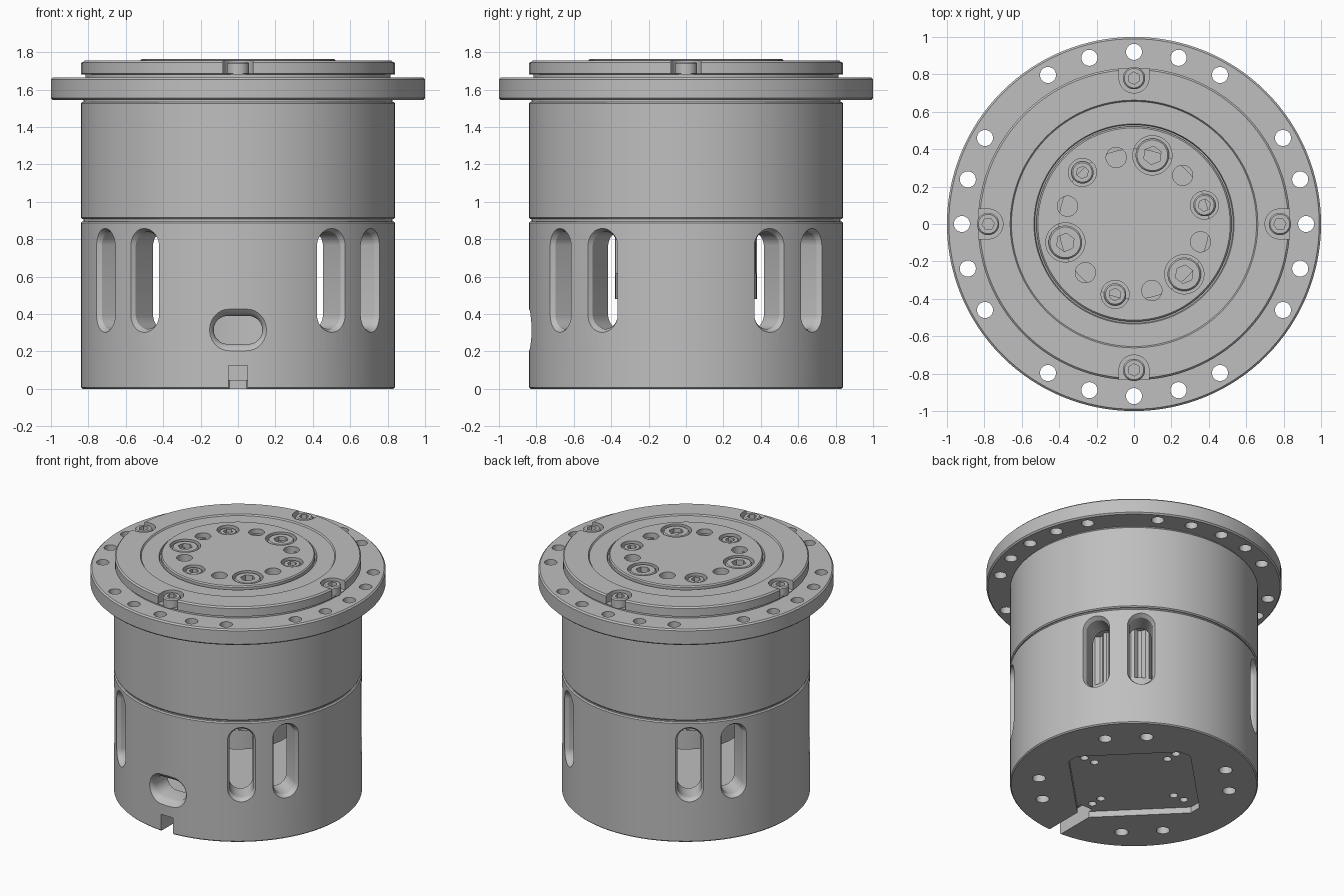
import bpy, bmesh
from math import cos, sin, pi, radians, copysign
from mathutils import Matrix

if "Cube" in bpy.data.objects:
    bpy.data.objects.remove(bpy.data.objects["Cube"])

GREY = (0.52, 0.52, 0.52, 1)
metal = bpy.data.materials.new("grey_metal")
metal.use_nodes = True
metal.diffuse_color = GREY
metal.node_tree.nodes["Principled BSDF"].inputs["Base Color"].default_value = GREY


def finish(name, bm):
    """Turn a bmesh into a named grey object."""
    bmesh.ops.recalc_face_normals(bm, faces=bm.faces)
    mesh = bpy.data.meshes.new(name)
    bm.to_mesh(mesh)
    bm.free()
    mesh.materials.append(metal)
    obj = bpy.data.objects.new(name, mesh)
    bpy.context.collection.objects.link(obj)
    return obj


def lathe(name, profile, steps=128):
    """Spin a closed (radius, height) outline about the z axis."""
    bm = bmesh.new()
    verts = [bm.verts.new((r, 0, z)) for r, z in profile]
    edges = [bm.edges.new((v, verts[i - 1])) for i, v in enumerate(verts)
             if v.co.x + verts[i - 1].co.x > 0]
    bmesh.ops.spin(bm, geom=verts + edges, cent=(0, 0, 0), axis=(0, 0, 1),
                   angle=2 * pi, steps=steps, use_merge=False)
    bmesh.ops.remove_doubles(bm, verts=bm.verts, dist=1e-5)
    return finish(name, bm)


def stadium(r, half=0, n=32):
    """Round-ended outline; a circle when half is 0."""
    angles = [2 * pi * (i + 0.5) / n for i in range(n)]
    return [(r * cos(a) + copysign(half, cos(a)), r * sin(a)) for a in angles]


def hexagon(r, n=24):
    """Hexagon sampled with as many points as a round outline."""
    pts = []
    for i in range(n):
        a = 2 * pi * (i + 0.5) / n
        d = r * cos(pi / 6) / cos((2 * pi * i / n) % (pi / 3) - pi / 6)
        pts.append((d * cos(a), d * sin(a)))
    return pts


def prism(bm, layers, matrix=Matrix()):
    """Loft outlines stacked along local z into a closed solid."""
    rings = [[bm.verts.new(matrix @ Matrix.Translation((x, y, z)).translation)
              for x, y in pts] for z, pts in layers]
    for low, high in zip(rings, rings[1:]):
        for i in range(len(low)):
            bm.faces.new((low[i - 1], low[i], high[i], high[i - 1]))
    bm.faces.new(rings[0][::-1])
    bm.faces.new(rings[-1])


def cut(target, cutters):
    """Subtract a list of (layers, matrix) prisms from the target."""
    bm = bmesh.new()
    for layers, matrix in cutters:
        prism(bm, layers, matrix)
    tool = finish("cutter", bm)
    tool.hide_render = True
    mod = target.modifiers.new("cut", "BOOLEAN")
    mod.operation, mod.solver, mod.object = "DIFFERENCE", "EXACT", tool
    bpy.context.view_layer.objects.active = target
    bpy.ops.object.modifier_apply(modifier=mod.name)
    bpy.data.objects.remove(tool)


def turn(deg, axis="Z"):
    return Matrix.Rotation(radians(deg), 4, axis)


def polar(deg, r, z=0):
    return turn(deg) @ Matrix.Translation((r, 0, z))


def hole(deg, r, radius, z0, z1):
    return [(z0, stadium(radius)), (z1, stadium(radius))], polar(deg, r)


def bolt(name, deg, r, radius, z0, z1):
    """Socket head screw."""
    bm = bmesh.new()
    socket = hexagon(radius * 0.55)
    prism(bm, [(z0, stadium(radius, n=24)), (z1 - 0.008, stadium(radius, n=24)),
               (z1, stadium(radius - 0.008, n=24)), (z1, socket),
               (z1 - 0.04, socket)], polar(deg, r))
    return finish(name, bm)


QUARTERS = (0, 90, 180, 270)
PAIRS = [q + d for q in QUARTERS for d in (32.5, 57.5)]
SLOTS = [s * a + b for s, b in ((1, 0), (-1, 0), (1, 180), (-1, 180))
         for a in (32.2, 53.4)]

# Lower housing: thick cup with a solid floor
lower = lathe("lower_housing", [
    (0, 0), (0.832, 0), (0.84, 0.008), (0.84, 0.887), (0.832, 0.895),
    (0.66, 0.895), (0.66, 0.2), (0, 0.2)])

# Ventilation slots and the front cable opening
slot = [(d, stadium(r, 0.18)) for d, r in ((0.5, 0.08), (0.81, 0.08), (0.86, 0.11))]
port = [(d, stadium(r, 0.055)) for d, r in
        ((0.5, 0.075), (0.79, 0.075), (0.805, 0.08), (0.82, 0.09), (0.85, 0.125))]
lift = Matrix.Translation
cut(lower, [(slot, lift((0, 0, 0.58)) @ turn(a) @ turn(90, "Y")) for a in SLOTS]
    + [(port, lift((0, 0, 0.315)) @ turn(-90) @ turn(90, "Y") @ turn(90))])

# Underside: chamfered square recess, cable notch, screw holes
square = []
for q in QUARTERS:
    for side in (-0.045, 0.045):
        p = turn(q) @ Matrix.Translation((0.54, side, 0)).translation
        square.append((p.x, p.y))
notch = [(-0.95, -0.05), (-0.5, -0.05), (-0.5, 0.05), (-0.95, 0.05)]
cut(lower, [([(-0.1, square), (0.045, square)], Matrix())])
cut(lower, [([(-0.1, notch), (0.125, notch)], turn(90))])
cut(lower, [hole(a, 0.65, 0.045, -0.1, 0.1) for a in PAIRS]
    + [hole(q, r, 0.028, -0.1, 0.12) for q in QUARTERS for r in (0.35, 0.44)])

# Upper housing with narrow grooves at both ends
upper = lathe("upper_housing", [
    (0, 1.0), (0.66, 1.0), (0.66, 0.89), (0.825, 0.89), (0.825, 0.907),
    (0.832, 0.907), (0.84, 0.915), (0.84, 1.527), (0.832, 1.535),
    (0.825, 1.535), (0.825, 1.6), (0, 1.6)])

# Inner motor: plain drum with a ribbed section above
bm = bmesh.new()
prism(bm, [(0.48, stadium(0.38, n=72)), (0.62, stadium(0.38, n=72))])
drum = finish("motor_drum", bm)
bm = bmesh.new()
ribs = [(x * k, y * k) for i, (x, y) in enumerate(stadium(0.38, n=96))
        for k in [0.93 if i // 2 % 2 else 1]]
prism(bm, [(0.61, ribs), (1.02, ribs)])
fins = finish("motor_ribs", bm)

# Mounting flange with bolt holes at 15 degree steps, none on the diagonals
flange = lathe("mounting_flange", [
    (0.7, 1.545), (0.99, 1.545), (1, 1.555), (1, 1.655), (0.99, 1.665), (0.7, 1.665)])
cut(flange, [hole(a, 0.92, 0.043, 1.4, 1.8) for a in range(0, 360, 15) if a % 90 != 45])

# Cover ring with four open screw pockets
cover = lathe("cover_ring", [
    (0.4, 1.6), (0.815, 1.6), (0.815, 1.68), (0.835, 1.685), (0.835, 1.745),
    (0.825, 1.755), (0.662, 1.755), (0.655, 1.745), (0.535, 1.745),
    (0.53, 1.73), (0.4, 1.73)])
pocket = stadium(0.08, 0.08)
cut(cover, [([(1.687, pocket), (1.85, pocket)], polar(q, 0.86)) for q in QUARTERS])
parts = [bolt("cover_screw", q, 0.78, 0.06, 1.68, 1.748) for q in QUARTERS]

# Output disc: counterbored bolts in two sizes between plain blind holes
disc = lathe("output_disc", [
    (0, 1.62), (0.522, 1.62), (0.522, 1.757), (0.514, 1.765), (0, 1.765)])
cut(disc, [hole(a, 0.38, 0.105, 1.7, 1.9) for a in (75, 195, 315)]
    + [hole(a, 0.39, 0.075, 1.7, 1.9) for a in (15, 135, 255)]
    + [hole(a, 0.368, 0.054, 1.7, 1.9) for a in range(45, 360, 60)])
for a in (75, 195, 315):
    parts.append(bolt("large_bolt", a, 0.38, 0.09, 1.69, 1.76))
for a in (15, 135, 255):
    parts.append(bolt("small_bolt", a, 0.39, 0.06, 1.69, 1.755))

# Smooth round walls, crisp edges
for obj in parts + [lower, upper, drum, fins, flange, cover, disc]:
    obj.data.shade_smooth()
    obj.data.set_sharp_from_angle(angle=radians(25))
